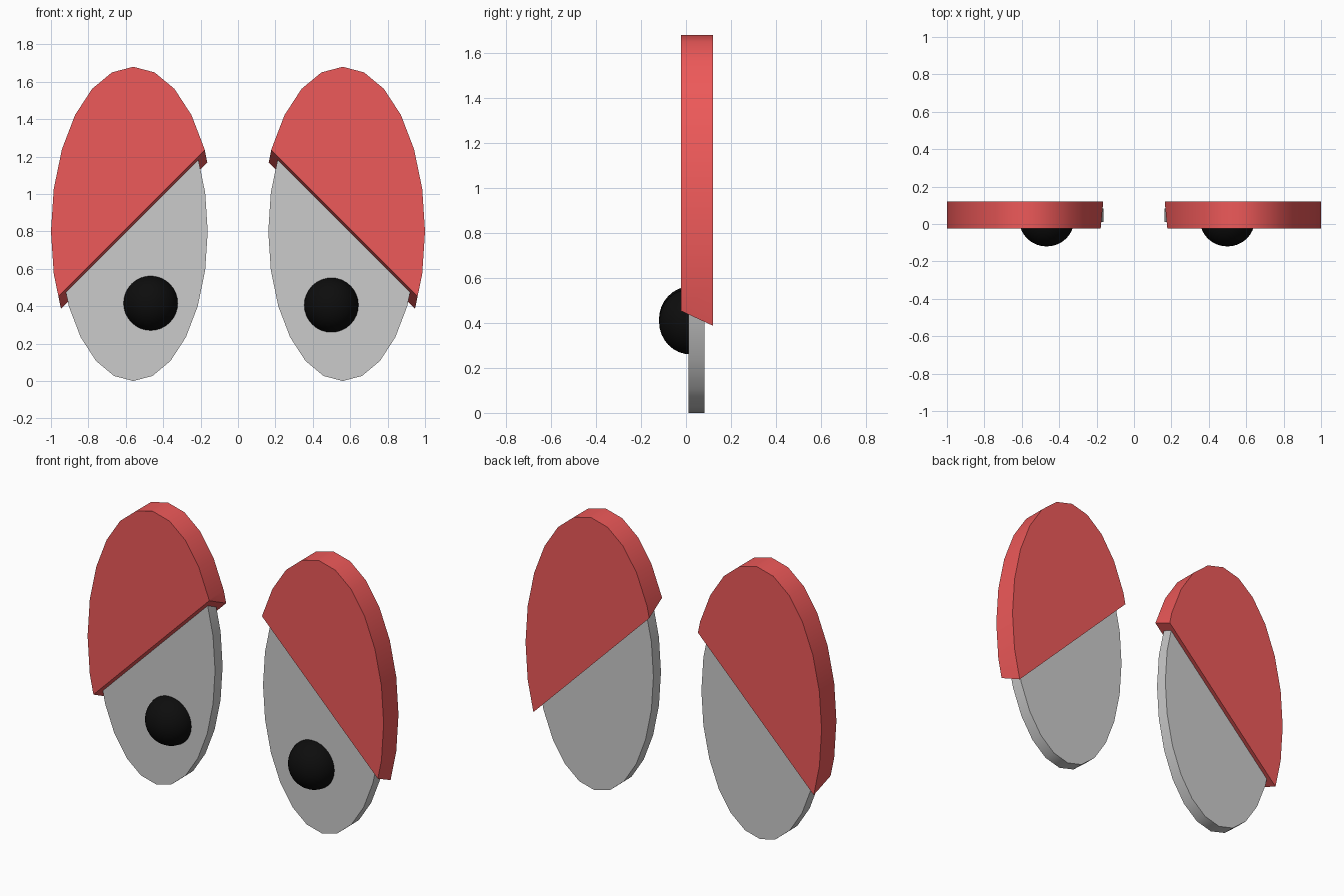
import bpy, bmesh, math
from mathutils import Matrix, Vector

if "Cube" in bpy.data.objects:
    bpy.data.objects.remove(bpy.data.objects["Cube"])


def material(name, color):
    m = bpy.data.materials.new(name)
    m.diffuse_color = color
    m.use_nodes = True
    m.node_tree.nodes["Principled BSDF"].inputs["Base Color"].default_value = m.diffuse_color
    return m


red = material("lid_red", (0.85, 0.1, 0.1, 1))
black = material("pupil_black", (0.004, 0.004, 0.004, 1))


def finish(bm, name, mat=None):
    bmesh.ops.recalc_face_normals(bm, faces=bm.faces)
    mesh = bpy.data.meshes.new(name)
    bm.to_mesh(mesh)
    bm.free()
    ob = bpy.data.objects.new(name, mesh)
    bpy.context.collection.objects.link(ob)
    if mat:
        mesh.materials.append(mat)
    bpy.ops.object.select_all(action='DESELECT')
    ob.select_set(True)
    bpy.context.view_layer.objects.active = ob
    bpy.ops.object.shade_smooth_by_angle(angle=math.radians(35))
    return ob


def cut(bm, point, normal):
    """Remove everything behind the plane and cap the opening."""
    geom = bm.verts[:] + bm.edges[:] + bm.faces[:]
    res = bmesh.ops.bisect_plane(bm, geom=geom, plane_co=Vector(point),
                                 plane_no=Vector(normal).normalized(), clear_inner=True)
    edges = [e for e in res["geom_cut"] if isinstance(e, bmesh.types.BMEdge)]
    bmesh.ops.contextual_create(bm, geom=edges)


def oval_disc(cx, half_w, half_h, y0, y1):
    """24-sided upright oval slab."""
    bm = bmesh.new()
    mat = (Matrix.Translation((cx, (y0 + y1) / 2, 0.80))
           @ Matrix.Diagonal((half_w, y1 - y0, half_h, 1))
           @ Matrix.Rotation(math.pi / 2, 4, 'X'))
    bmesh.ops.create_cone(bm, cap_ends=True, segments=24, radius1=1, radius2=1,
                          depth=1, matrix=mat)
    # put a vertex exactly at the top of the oval
    return bm


for side, s, px, pz in (("left", -1, -0.467, 0.416), ("right", 1, 0.499, 0.406)):
    cx = s * 0.56

    # Eyeball disc
    finish(oval_disc(cx, 0.398, 0.80, 0.01, 0.083), side + "_eye_white")

    # Slanted eyelid: larger oval, cut by a tilted plane
    bm = oval_disc(cx, 0.44, 0.88, -0.023, 0.12)
    cut(bm, (cx, -0.023, 0.854), (s, 0.56, 1))
    finish(bm, side + "_eyelid", red)

    # Domed pupil, flat back buried in the eyeball
    bm = bmesh.new()
    bmesh.ops.create_uvsphere(bm, u_segments=32, v_segments=16, radius=1,
                              matrix=Matrix.Translation((px, 0.02, pz))
                              @ Matrix.Diagonal((0.146, 0.14, 0.146, 1)))
    cut(bm, (px, 0.021, pz), (0, -1, 0))
    finish(bm, side + "_pupil", black)
